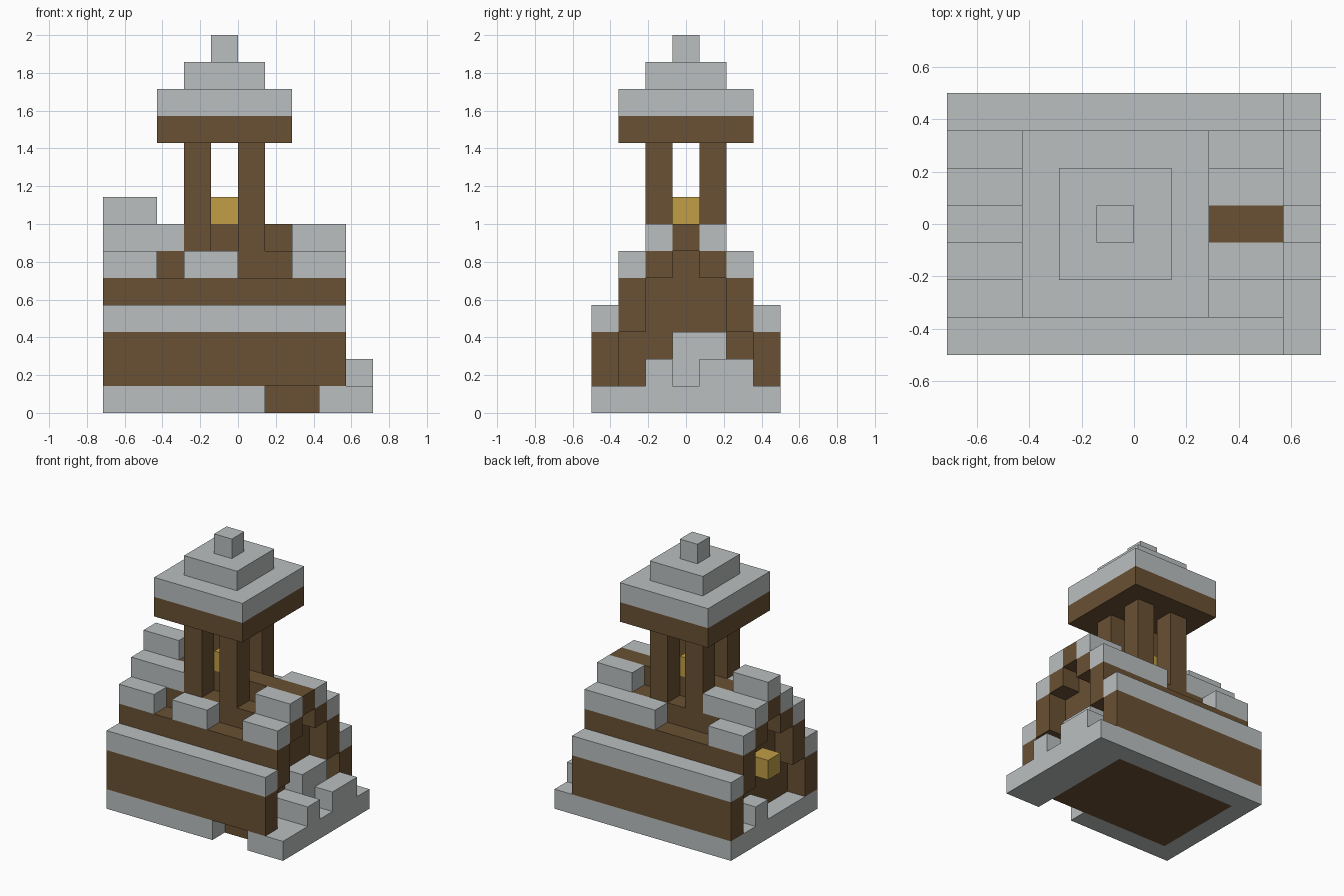
import bpy
import bmesh

if "Cube" in bpy.data.objects:
    bpy.data.objects.remove(bpy.data.objects["Cube"], do_unlink=True)

UNIT = 1 / 7  # edge of one block


def material(name, rgb):
    m = bpy.data.materials.new(name)
    m.use_nodes = True
    colour = (*rgb, 1)
    m.diffuse_color = colour
    m.node_tree.nodes["Principled BSDF"].inputs["Base Color"].default_value = colour
    return m


STONE = material("pale_stone", (0.49, 0.52, 0.52))
WOOD = material("brown_wood", (0.144, 0.082, 0.033))
GOLD = material("gold", (0.533, 0.342, 0.061))


def part(name, mat, *boxes):
    """Object made of boxes, each given as x, y and z ranges in blocks."""
    bm = bmesh.new()
    for ranges in boxes:
        verts = bmesh.ops.create_cube(bm, size=1)["verts"]
        for v in verts:
            v.co = [(lo + (hi - lo) * (c + 0.5)) * UNIT for c, (lo, hi) in zip(v.co, ranges)]
    mesh = bpy.data.meshes.new(name)
    bm.to_mesh(mesh)
    bm.free()
    mesh.materials.append(mat)
    ob = bpy.data.objects.new(name, mesh)
    bpy.context.collection.objects.link(ob)
    return ob


def centred(half):
    return (-half, half)


def side(sign, inner):
    """One-block strip on the front (-1) or back (1), starting at inner."""
    return tuple(sorted((sign * inner, sign * (inner + 1))))


LENGTH = (-5, 4)   # roof length
WALL = (-4, 3)     # recessed body length

# Stone foundation with a gap in its front edge, around a wooden floor
part("foundation", STONE,
     ((-5, 1), (-3.5, -2.5), (0, 1)), ((3, 5), (-3.5, -2.5), (0, 1)),
     ((-5, 5), (2.5, 3.5), (0, 1)),
     ((-5, -4), centred(2.5), (0, 1)), ((3, 5), centred(2.5), (0, 1)))
part("floor", WOOD, (WALL, centred(2.5), (0, 1)))

# Recessed gable walls and body
part("body", WOOD, (WALL, centred(2.5), (1, 3)), (WALL, centred(1.5), (3, 5)),
     (WALL, centred(0.5), (5, 6)))
part("ridge", WOOD, (LENGTH, centred(0.5), (6, 7)))

# Stepped roof, front and back
for sign, label in ((-1, "front"), (1, "back")):
    part(label + "_roof_steps", WOOD,
         (LENGTH, side(sign, 2.5), (1, 3)),
         (LENGTH, side(sign, 1.5), (3, 5)),
         (LENGTH, side(sign, 0.5), (5, 6)))
    part(label + "_eave_trim", STONE, (LENGTH, side(sign, 2.5), (3, 4)))
    middle = (-2, 0) if sign < 0 else (0, 2)
    part(label + "_roof_stones", STONE,
         *[(xs, side(sign, 1.5), (5, 6)) for xs in ((-5, -3), middle, (2, 4))],
         *[(xs, side(sign, 0.5), (6, 7)) for xs in ((-5, -2), (2, 4))])
    # Tower posts
    for x in (-2, 0):
        part(f"{label}_post", WOOD, ((x, x + 1), side(sign, 0.5), (6, 10)))

part("ridge_stone", STONE, ((-5, -3), centred(0.5), (7, 8)))

# Stones and steps at the two gable ends
part("left_gable_stones", STONE,
     ((3, 5), (-1.5, -0.5), (1, 2)),
     ((4, 5), (0.5, 2.5), (1, 2)),
     ((3, 4), (-0.5, 1.5), (1, 3)))
part("right_gable_stone", STONE, ((-5, -4), (0.5, 1.5), (1, 2)))

# Golden lamps
part("gable_lamp", GOLD, ((-5, -4), centred(0.5), (3, 4)))
part("tower_lamp", GOLD, ((-1, 0), centred(0.5), (7, 8)))

# Stepped tower roof
part("tower_roof_base", WOOD, ((-3, 2), centred(2.5), (10, 11)))
for i, half in enumerate((2.5, 1.5, 0.5)):
    part(f"tower_roof_tier_{i + 1}", STONE,
         ((-0.5 - half, -0.5 + half), centred(half), (11 + i, 12 + i)))
